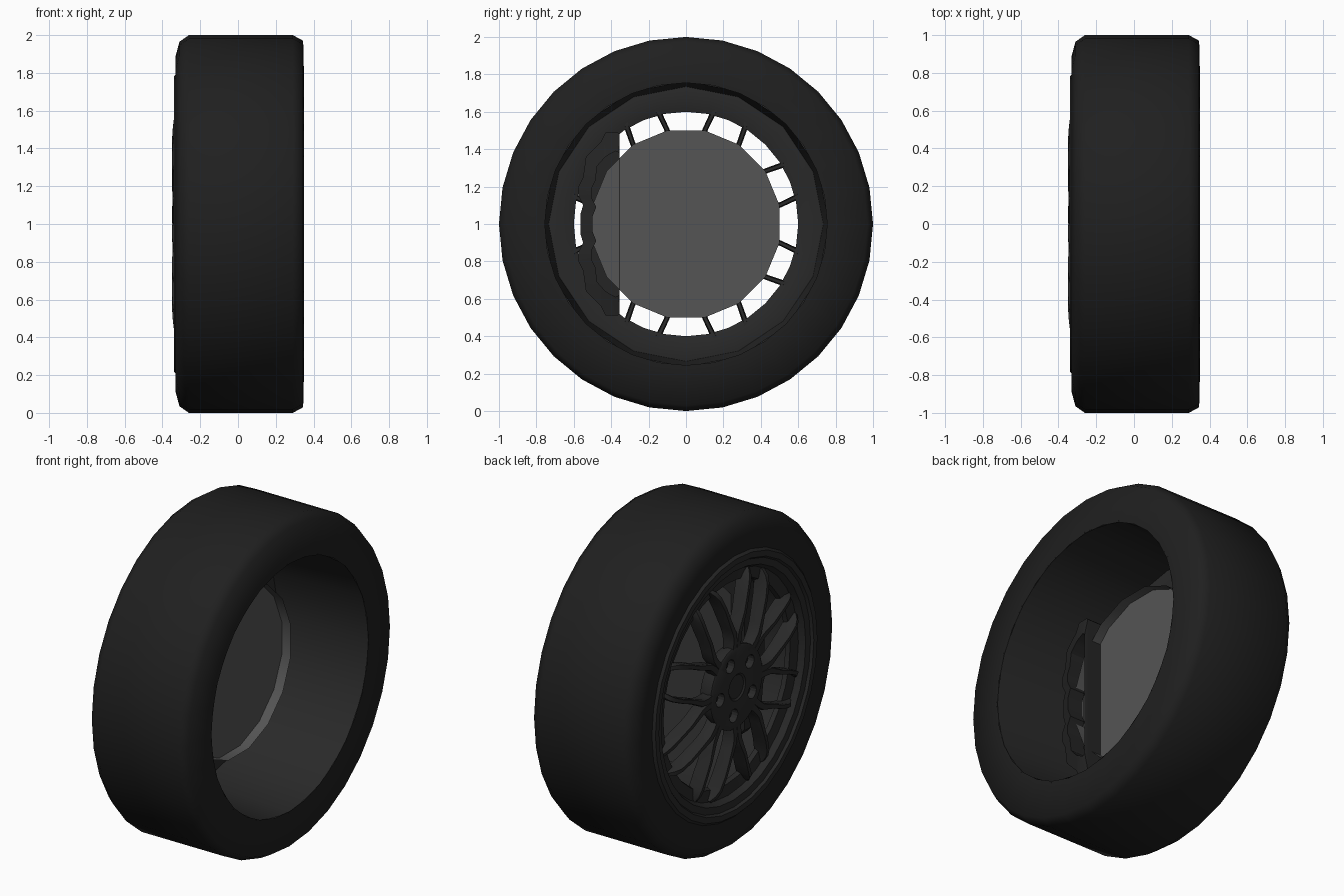
import bpy, bmesh, math
from mathutils import Vector

if "Cube" in bpy.data.objects:
    bpy.data.objects.remove(bpy.data.objects["Cube"])

CZ = 1.0  # axle height; the axle runs along x


def material(name, v):
    m = bpy.data.materials.new(name)
    m.diffuse_color = (v, v, v, 1)
    m.use_nodes = True
    m.node_tree.nodes["Principled BSDF"].inputs["Base Color"].default_value = m.diffuse_color
    return m


RUBBER = material("rubber", 0.014)
ALLOY = material("dark_alloy", 0.022)
STEEL = material("disc_steel", 0.09)
PAINT = material("caliper_paint", 0.018)


def finish(name, bm, mat, angle=35):
    bmesh.ops.recalc_face_normals(bm, faces=bm.faces[:])
    me = bpy.data.meshes.new(name)
    bm.to_mesh(me)
    bm.free()
    ob = bpy.data.objects.new(name, me)
    bpy.context.collection.objects.link(ob)
    me.materials.append(mat)
    bpy.ops.object.select_all(action='DESELECT')
    ob.select_set(True)
    bpy.context.view_layer.objects.active = ob
    bpy.ops.object.shade_smooth_by_angle(angle=math.radians(angle))
    return ob


def polar(x, r, a):
    return Vector((x, r * math.cos(a), CZ + r * math.sin(a)))


def bridge(bm, a, b):
    n = len(a)
    for i in range(n):
        bm.faces.new((a[i], a[(i + 1) % n], b[(i + 1) % n], b[i]))


def lathe(name, profile, n, mat, phase=0.0, caps=(False, False), angle=35):
    """Revolve (x, r) points around the axle."""
    bm = bmesh.new()
    rings = [[bm.verts.new(polar(x, r, 2 * math.pi * (i + phase) / n)) for i in range(n)]
             for x, r in profile]
    for a, b in zip(rings, rings[1:]):
        bridge(bm, a, b)
    if caps[0]:
        bm.faces.new(rings[0])
    if caps[1]:
        bm.faces.new(rings[-1])
    return finish(name, bm, mat, angle)


# Tyre: tread, shoulders and sidewalls
lathe("tyre", [(-.325, .77), (-.33, .89), (-.31, .965), (-.26, 1.0), (.29, 1.0),
               (.345, .97), (.35, .755)], 32, RUBBER, angle=75)

# Rim: low-sided barrel open to the inside, and the outer lip
lathe("rim_barrel", [(.35, .765), (-.24, .735)], 16, ALLOY)
lathe("rim_lip", [(-.32, .80), (-.34, .78), (-.34, .745), (-.325, .735), (-.32, .695),
                  (-.285, .675), (-.275, .61), (-.25, .60), (-.23, .67), (-.24, .735)],
      32, ALLOY)

# Hub plate with five lug holes
hub = lathe("hub", [(-.25, .22), (-.31, .25), (-.34, .25), (-.346, .24), (-.346, .08),
                    (-.338, .07)], 32, ALLOY, caps=(True, True))
for k in range(5):
    a = math.radians(66 + 72 * k)
    c = polar(-.34, .165, a)
    bpy.ops.mesh.primitive_cylinder_add(vertices=16, radius=.04, depth=.1, location=c,
                                        rotation=(0, math.pi / 2, 0))
    cutter = bpy.context.object
    cutter.name = "lug_hole_cutter"
    mod = hub.modifiers.new("lug_hole", 'BOOLEAN')
    mod.object = cutter
    mod.solver = 'EXACT'
    bpy.context.view_layer.objects.active = hub
    bpy.ops.object.modifier_apply(modifier=mod.name)
    bpy.data.objects.remove(cutter)
    # Lug nut at the bottom of each hole
    bpy.ops.mesh.primitive_cylinder_add(vertices=6, radius=.024, depth=.03,
                                        location=polar(-.3, .165, a),
                                        rotation=(0, math.pi / 2, 0))
    nut = bpy.context.object
    nut.name = "lug_nut"
    nut.data.materials.append(ALLOY)

# Spokes: eight forks, each a stem splitting into a pair of tapered arms
# (radius, angle from fork centre, half width, front x, depth)
ARM = [(.22, 5, .024, -.343, .07), (.28, 3.8, .023, -.348, .075), (.33, 4.4, .021, -.35, .08),
       (.38, 7.2, .018, -.35, .08), (.44, 9.8, .015, -.35, .085), (.52, 11.6, .014, -.345, .09),
       (.60, 13.5, .015, -.335, .09), (.64, 14.8, .017, -.32, .08),
       (.67, 16.2, .013, -.295, .05)]
bm = bmesh.new()
for k in range(8):
    for side in (-1, 1):
        pts = [polar(0, r, math.radians(45 * k + side * d)) for r, d, *_ in ARM]
        loops = []
        for i, (r, d, w, x, depth) in enumerate(ARM):
            t = (pts[min(i + 1, len(pts) - 1)] - pts[max(i - 1, 0)]).normalized()
            s = t.cross(Vector((1, 0, 0)))
            section = [(-w * .75, x), (w * .75, x), (w, x + .012),
                       (w * .6, x + depth), (-w * .6, x + depth), (-w, x + .012)]
            loops.append([bm.verts.new(pts[i] + s * o + Vector((px, 0, 0)))
                          for o, px in section])
        for a, b in zip(loops, loops[1:]):
            bridge(bm, a, b)
        bm.faces.new(loops[0])
        bm.faces.new(loops[-1])
finish("spokes", bm, ALLOY)

# Brake disc: shallow 16-sided dish open to the inside
DX = -.045
lathe("brake_disc", [(.05 + DX, .51), (-.01 + DX, .51)], 16, STEEL, phase=.5,
      caps=(False, True))

# Brake caliper: wavy hollow housing over the front edge of the disc
OUT = [(-.355, .48), (-.365, .49), (-.43, .49), (-.455, .44), (-.535, .36), (-.55, .25),
       (-.575, .20), (-.575, .15), (-.55, .10), (-.565, .05)]
INN = [(-.358, .38), (-.375, .39), (-.415, .37), (-.435, .355), (-.475, .31), (-.485, .23),
       (-.505, .19), (-.505, .14), (-.48, .09), (-.50, .04)]


def outline(bm, half, x, grow=1.0):
    full = half + [(y, -z) for y, z in reversed(half)]
    return [bm.verts.new((x + DX, -.355 + (y + .355) * grow, CZ + z * grow))
            for y, z in full]


bm = bmesh.new()
loops = [outline(bm, OUT, -.10, .93), outline(bm, OUT, -.07), outline(bm, OUT, .08),
         outline(bm, INN, .10), outline(bm, INN, 0)]
bm.faces.new(loops[0])
for a, b in zip(loops, loops[1:]):
    bridge(bm, a, b)
finish("brake_caliper", bm, PAINT, 30)
